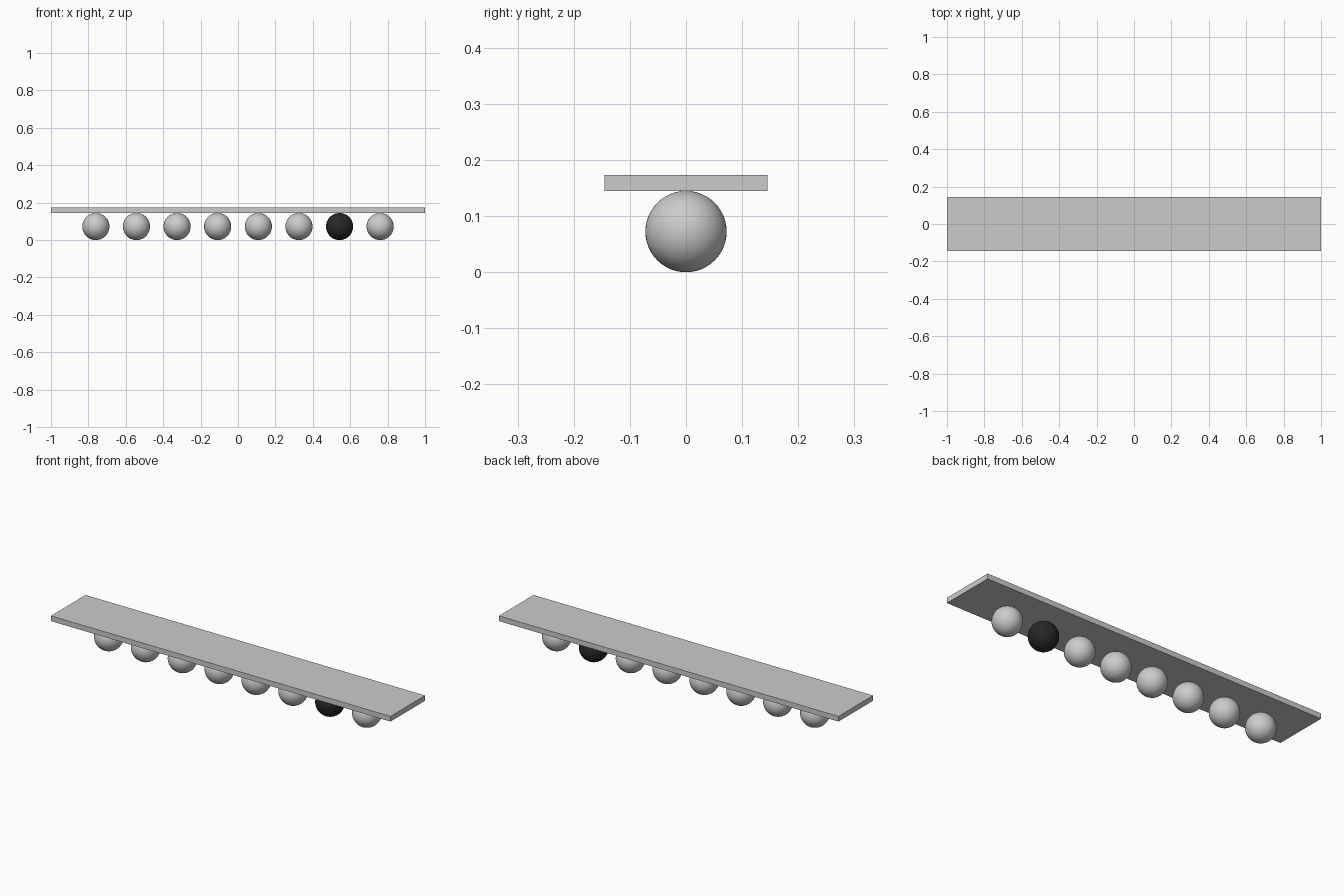
import bpy

if "Cube" in bpy.data.objects:
    bpy.data.objects.remove(bpy.data.objects["Cube"])

RADIUS = 0.0725
BOARD_BOTTOM, BOARD_TOP = 0.145, 0.173
COUNT, END_X = 8, 0.76
DARK_INDEX = 6

# Flat board resting on the balls
bpy.ops.mesh.primitive_cube_add(size=1, location=(0, 0, (BOARD_BOTTOM + BOARD_TOP) / 2))
board = bpy.context.object
board.name = "board"
board.scale = (2.0, 0.291, BOARD_TOP - BOARD_BOTTOM)
bpy.ops.object.transform_apply(location=False, rotation=False, scale=True)

# Near-black finish for the odd ball
black = bpy.data.materials.new("black")
black.diffuse_color = (0.02, 0.02, 0.02, 1)
black.use_nodes = True
black.node_tree.nodes["Principled BSDF"].inputs["Base Color"].default_value = black.diffuse_color

# Evenly spaced row of balls
for i in range(COUNT):
    x = -END_X + 2 * END_X * i / (COUNT - 1)
    bpy.ops.mesh.primitive_uv_sphere_add(segments=48, ring_count=24, radius=RADIUS,
                                         location=(x, 0, RADIUS))
    ball = bpy.context.object
    ball.name = f"ball_{i + 1}"
    bpy.ops.object.shade_smooth()
    if i == DARK_INDEX:
        ball.name = "dark_ball"
        ball.data.materials.append(black)
